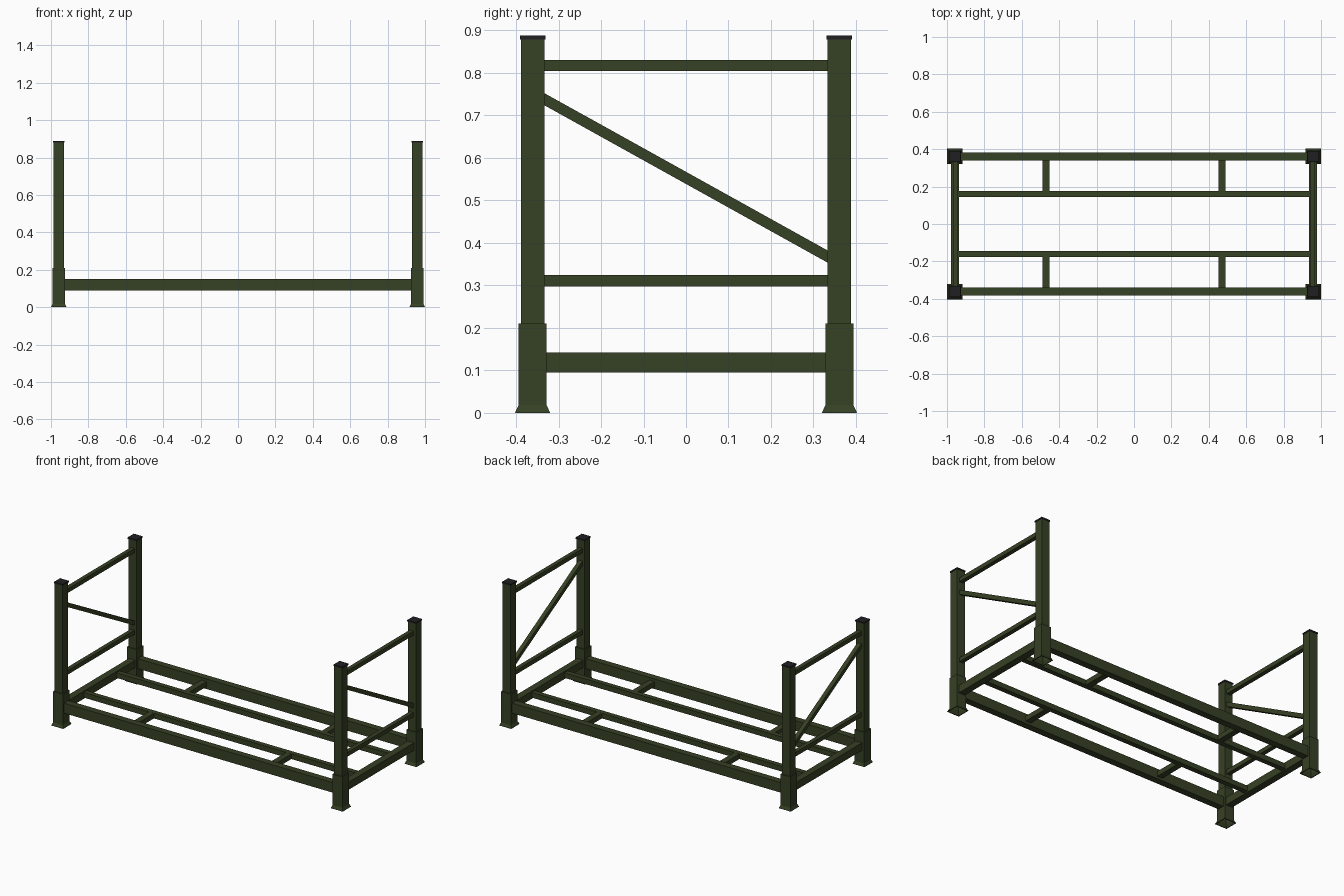
import bpy
from mathutils import Vector

cube = bpy.data.objects.get("Cube")
if cube:
    bpy.data.objects.remove(cube, do_unlink=True)


def make_material(name, colour):
    m = bpy.data.materials.new(name)
    m.use_nodes = True
    m.diffuse_color = colour
    bsdf = m.node_tree.nodes["Principled BSDF"]
    bsdf.inputs["Base Color"].default_value = colour
    bsdf.inputs["Roughness"].default_value = 0.6
    return m


GREEN = make_material("olive green paint", (0.037, 0.052, 0.018, 1))
BLACK = make_material("black cap", (0.014, 0.014, 0.016, 1))


def add_mesh(name, verts, faces, material):
    mesh = bpy.data.meshes.new(name)
    mesh.from_pydata(verts, [], faces)
    mesh.materials.append(material)
    obj = bpy.data.objects.new(name, mesh)
    bpy.context.collection.objects.link(obj)
    return obj


def square_turned(name, x, y, rings, material):
    """Stack of square rings (half width, height), closed at both ends."""
    verts, faces = [], []
    for half, z in rings:
        for sx, sy in ((-1, -1), (1, -1), (1, 1), (-1, 1)):
            verts.append((x + sx * half, y + sy * half, z))
    for r in range(len(rings) - 1):
        for i in range(4):
            a, b = r * 4 + i, r * 4 + (i + 1) % 4
            faces.append((a, b, b + 4, a + 4))
    last = len(verts) - 4
    faces += [(3, 2, 1, 0), tuple(last + i for i in range(4))]
    return add_mesh(name, verts, faces, material)


def bar(name, start, end, width, height):
    """Rectangular tube between two points."""
    start, end = Vector(start), Vector(end)
    along = (end - start).normalized()
    side = along.cross(Vector((0, 0, 1))).normalized()
    up = side.cross(along)
    verts = [p + side * su * width / 2 + up * sv * height / 2
             for p in (start, end)
             for su, sv in ((-1, -1), (1, -1), (1, 1), (-1, 1))]
    faces = [(3, 2, 1, 0), (4, 5, 6, 7)]
    faces += [(i, (i + 1) % 4, (i + 1) % 4 + 4, i + 4) for i in range(4)]
    return add_mesh(name, verts, faces, GREEN)


PX, PY = 0.958, 0.361      # post centres
POST, SLEEVE = 0.0275, 0.033
RAIL_Z = 0.119
SIDES = ((-1, "right"), (1, "left"))
ENDS = ((-1, "front"), (1, "back"))

# Corner posts with caps and flared hollow feet
for sx, side in SIDES:
    for sy, end in ENDS:
        tag = f"{end}_{side}"
        x, y = sx * PX, sy * PY
        square_turned(f"{tag}_post", x, y, [(POST, 0.05), (POST, 0.88)], GREEN)
        square_turned(f"{tag}_cap", x, y, [(0.03, 0.879), (0.03, 0.888)], BLACK)
        square_turned(f"{tag}_foot_sleeve", x, y,
                      [(0.028, 0.05), (0.028, 0.02), (0.037, 0), (0.0415, 0),
                       (SLEEVE, 0.018), (SLEEVE, 0.21), (POST - 0.002, 0.21)], GREEN)

# End frames: base beam, two cross rails and a diagonal brace
for sx, side in SIDES:
    x = sx * (PX - 0.002)
    inner, low = PY - POST + 0.001, PY - SLEEVE + 0.001
    bar(f"{side}_base_beam", (x, -low, RAIL_Z), (x, low, RAIL_Z), 0.043, 0.047)
    bar(f"{side}_lower_rail", (x, -inner, 0.311), (x, inner, 0.311), 0.026, 0.026)
    bar(f"{side}_top_rail", (x, -inner, 0.817), (x, inner, 0.817), 0.026, 0.026)
    bar(f"{side}_diagonal_brace", (x, -inner - 0.004, 0.741),
        (x, inner + 0.004, 0.365), 0.026, 0.025)

# Long side rails, inner deck rails and short spacers
for sy, end in ENDS:
    reach, deck = PX - SLEEVE + 0.001, PX - 0.023
    bar(f"{end}_side_rail", (-reach, sy * PY, RAIL_Z), (reach, sy * PY, RAIL_Z),
        0.042, 0.062)
    bar(f"{end}_deck_rail", (-deck, sy * 0.16, RAIL_Z), (deck, sy * 0.16, RAIL_Z),
        0.031, 0.032)
    for sx, side in SIDES:
        bar(f"{end}_{side}_spacer", (sx * 0.471, sy * 0.175, RAIL_Z),
            (sx * 0.471, sy * 0.341, RAIL_Z), 0.037, 0.031)
